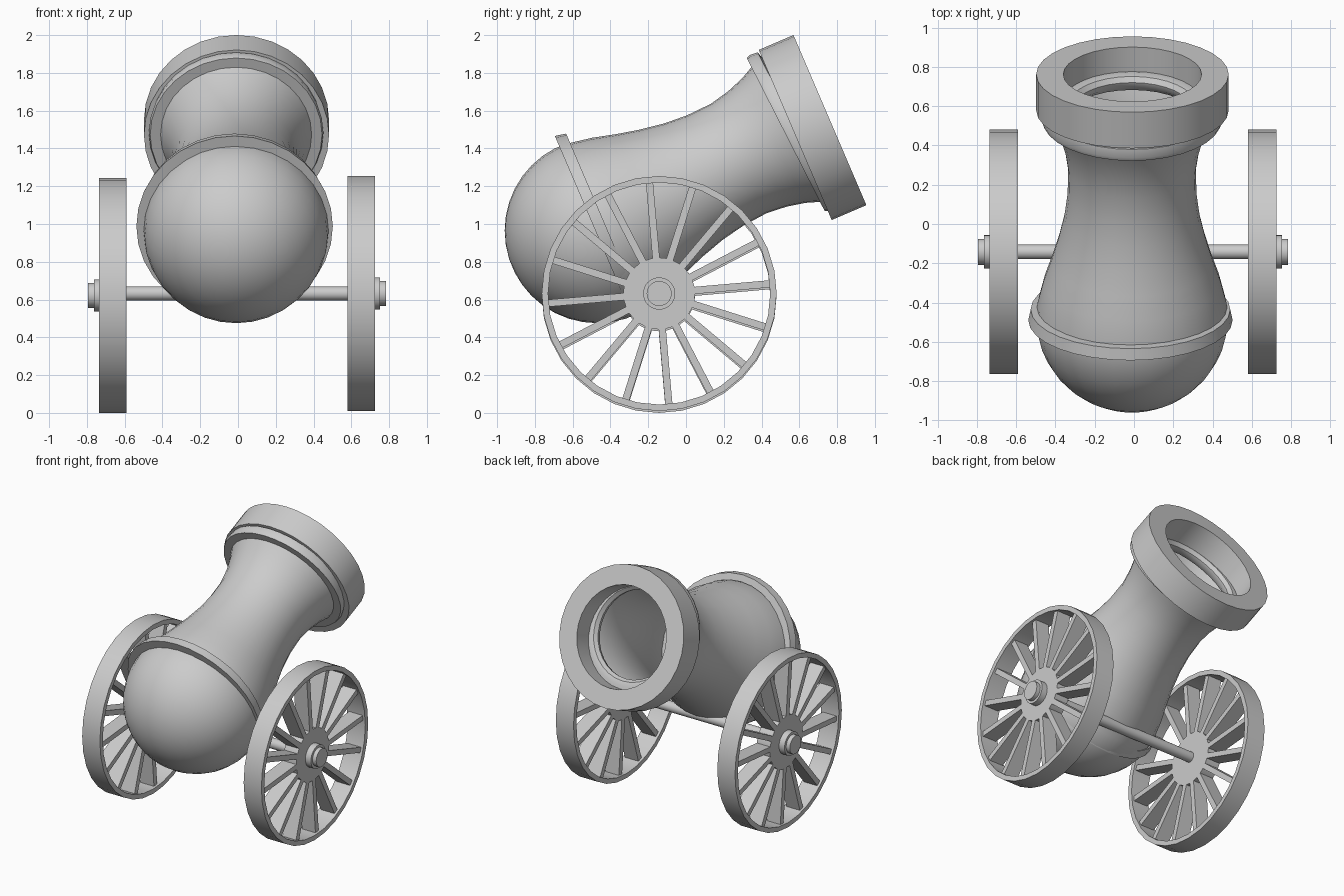
import bpy, bmesh
from math import radians, sin, cos, pi
from mathutils import Matrix, Vector

if "Cube" in bpy.data.objects:
    bpy.data.objects.remove(bpy.data.objects["Cube"])


def finish(bm, name, matrix, angle=30):
    bm.transform(matrix)
    bmesh.ops.recalc_face_normals(bm, faces=bm.faces)
    me = bpy.data.meshes.new(name)
    bm.to_mesh(me)
    bm.free()
    ob = bpy.data.objects.new(name, me)
    bpy.context.collection.objects.link(ob)
    bpy.ops.object.select_all(action='DESELECT')
    ob.select_set(True)
    bpy.context.view_layer.objects.active = ob
    if angle:
        bpy.ops.object.shade_smooth_by_angle(angle=radians(angle))
    return ob


def lathe(name, profile, matrix, closed=False, segs=32, angle=30):
    """Spin (radius, height) points around local z."""
    bm = bmesh.new()
    rings = []
    for r, h in profile:
        if r < 1e-5:
            rings.append([bm.verts.new((0, 0, h))] * segs)
        else:
            rings.append([bm.verts.new((r * cos(2 * pi * i / segs), r * sin(2 * pi * i / segs), h))
                          for i in range(segs)])
    pairs = list(zip(rings, rings[1:]))
    if closed:
        pairs.append((rings[-1], rings[0]))
    for a, b in pairs:
        for i in range(segs):
            j = (i + 1) % segs
            bm.faces.new(list(dict.fromkeys((a[i], a[j], b[j], b[i]))))
    return finish(bm, name, matrix, angle)


def tilted(x, y, z, deg):
    """Local z points backwards (+y) and up by deg."""
    return Matrix.Translation((x, y, z)) @ Matrix.Rotation(radians(deg - 90), 4, 'X')


def tube(r_in, r_out, h0, h1):
    return [(r_in, h0), (r_out, h0), (r_out, h1), (r_in, h1)]


def disc(r, h0, h1):
    return [(0, h0), (r, h0), (r, h1), (0, h1)]


# Barrel: round breech, waisted body, rolled lip at the mouth
R = 0.49
breech = [(R * sin(pi / 2 * i / 10), -R * cos(pi / 2 * i / 10)) for i in range(11)]
body = [(0.482, 0.07), (0.45, 0.2), (0.41, 0.32), (0.375, 0.44), (0.345, 0.57), (0.328, 0.7),
        (0.325, 0.84), (0.342, 0.95), (0.37, 1.05), (0.40, 1.12)]
lip = [(0.455, 1.12), (0.462, 1.14), (0.455, 1.185), (0.36, 1.21), (0.325, 1.205),
       (0.305, 1.18), (0.31, 1.15), (0.34, 1.12)]
lathe("barrel", breech + body + lip, tilted(-0.01, -0.47, 0.965, 27), angle=40)

# Breech band and heavy muzzle ring, tilted a little flatter than the barrel
lathe("breech_band", [(0.46, -0.03), (0.52, -0.03), (0.508, 0.03), (0.46, 0.03)],
      tilted(-0.018, -0.462, 1.0, 23.2), closed=True)
lathe("muzzle_ring", tube(0.352, 0.49, -0.2, 0), tilted(-0.008, 0.762, 1.55, 23.2), closed=True)

# Axle
AY, AZ = -0.142, 0.632
to_x = Matrix.Rotation(radians(90), 4, 'Y')
lathe("axle", disc(0.037, -0.7, 0.69), Matrix.Translation((0, AY, AZ)) @ to_x)


# Wheels: rim, spokes, hub disc and stepped hub cap
def wheel(side, x, z, sx):
    place = Matrix.Translation((x, AY, z)) @ Matrix.Scale(sx, 4, (1, 0, 0))
    lathe(side + "_wheel_rim", tube(0.588, 0.622, -0.072, 0.072), place @ to_x, closed=True)
    lathe(side + "_hub", disc(0.19, -0.055, 0.055), place @ to_x)
    cap = [(0, 0.04), (0.085, 0.04), (0.085, 0.10), (0.066, 0.10), (0.066, 0.13), (0, 0.13)]
    lathe(side + "_hub_cap", cap, place @ to_x)
    bm = bmesh.new()
    for i in range(16):
        m = (Matrix.Rotation(radians(5 + 22.5 * i), 4, 'X')
             @ Matrix.Translation((0, 0.385, 0))
             @ Matrix.Diagonal((0.11, 0.43, 0.038, 1)))
        bmesh.ops.create_cube(bm, size=1, matrix=m)
    finish(bm, side + "_spokes", place, angle=0)


wheel("right", 0.653, AZ, 1)
wheel("left", -0.663, AZ - 0.01, -1)
